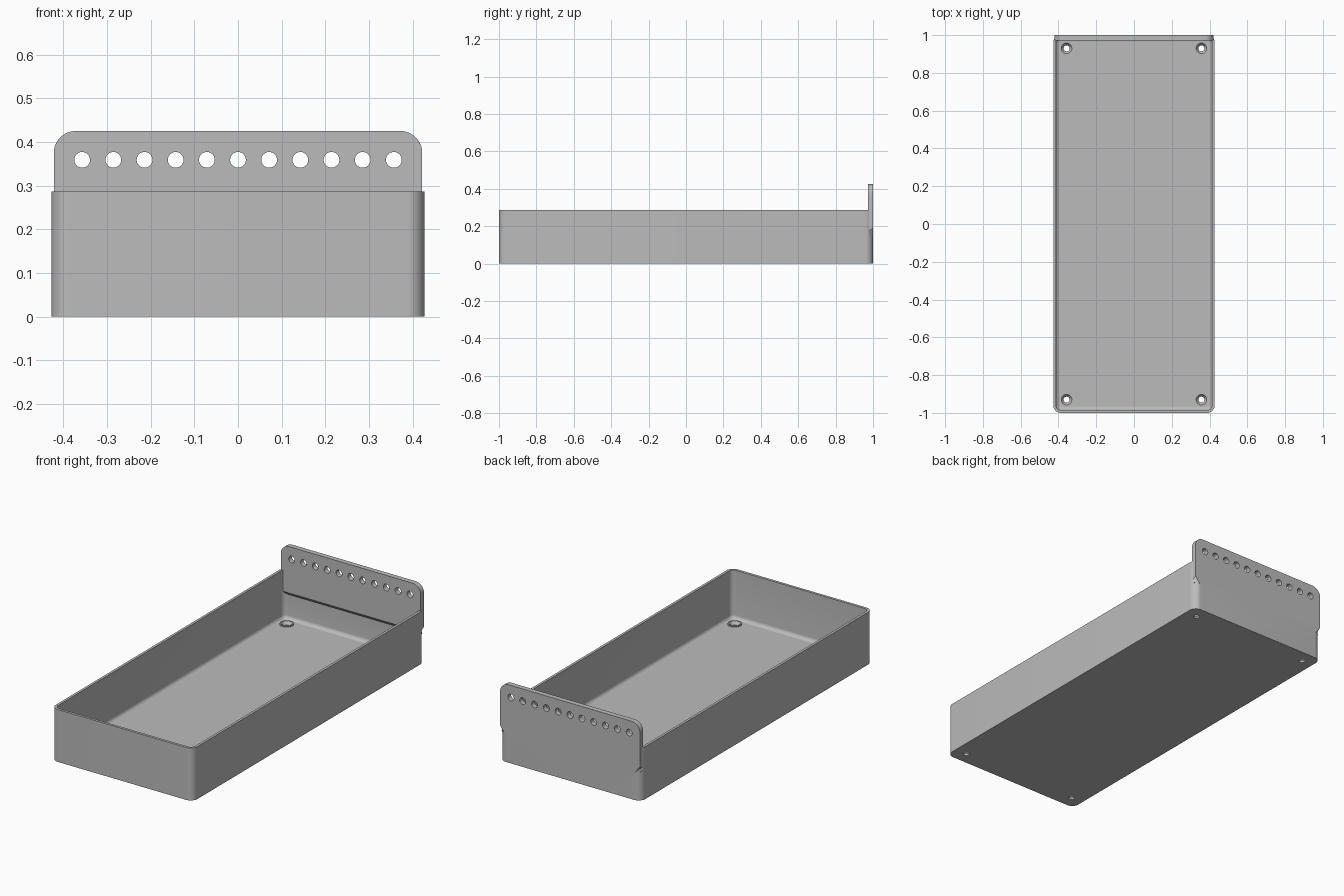
import bpy, bmesh
from math import pi, cos, sin, radians

if "Cube" in bpy.data.objects:
    bpy.data.objects.remove(bpy.data.objects["Cube"])

HALF_W, RIM, RADIUS = 0.427, 0.286, 0.04
WALL, FLOOR = 0.014, 0.022
PLATE_W, PLATE_Y, PLATE_TOP = 0.422, 0.972, 0.425

grey = bpy.data.materials.new("plain grey")
grey.use_nodes = True
colour = (0.5, 0.5, 0.5, 1)
grey.diffuse_color = colour
grey.node_tree.nodes["Principled BSDF"].inputs["Base Color"].default_value = colour


def rounded(hx, hy, r, steps=10):
    """Outline of a rectangle with rounded corners, centred on the origin."""
    pts = []
    for i, (sx, sy) in enumerate([(1, 1), (-1, 1), (-1, -1), (1, -1)]):
        for k in range(steps + 1):
            a = (i + k / steps) * pi / 2
            pts.append((sx * (hx - r) + r * cos(a), sy * (hy - r) + r * sin(a)))
    return pts


def circle(r, n=32):
    return [(r * cos(2 * pi * k / n), r * sin(2 * pi * k / n)) for k in range(n)]


def loft(name, rings):
    """Closed solid through rings of 3D points."""
    bm = bmesh.new()
    loops = [[bm.verts.new(p) for p in ring] for ring in rings]
    n = len(loops[0])
    for a, b in zip(loops, loops[1:]):
        for i in range(n):
            bm.faces.new((a[i], a[(i + 1) % n], b[(i + 1) % n], b[i]))
    bm.faces.new(loops[0][::-1])
    bm.faces.new(loops[-1])
    bmesh.ops.recalc_face_normals(bm, faces=bm.faces)
    mesh = bpy.data.meshes.new(name)
    bm.to_mesh(mesh)
    bm.free()
    mesh.materials.append(grey)
    obj = bpy.data.objects.new(name, mesh)
    bpy.context.collection.objects.link(obj)
    return obj


def level(outline, z, x=0, y=0):
    return [(px + x, py + y, z) for px, py in outline]


def combine(target, other, operation):
    """Apply a boolean and discard the helper."""
    mod = target.modifiers.new(operation, "BOOLEAN")
    mod.operation, mod.solver, mod.object = operation, "EXACT", other
    bpy.context.view_layer.objects.active = target
    bpy.ops.object.modifier_apply(modifier=mod.name)
    bpy.data.objects.remove(other)


# Tray shell with a small rounded fillet around the floor
tray = loft("tray", [level(rounded(HALF_W, 1, RADIUS), z) for z in (0, RIM)])
FILLET = 0.02
rings = []
for k in range(7):
    a = k / 6 * pi / 2
    inset = WALL + FILLET * (1 - sin(a))
    rings.append(level(rounded(HALF_W - inset, 1 - inset, RADIUS - inset),
                       FLOOR + FILLET * (1 - cos(a))))
rings.append(level(rounded(HALF_W - WALL, 1 - WALL, RADIUS - WALL), RIM + 0.1))
combine(tray, loft("cavity", rings), "DIFFERENCE")

# Upright back plate with rounded top corners
profile = [(-PLATE_W, 0.2), (PLATE_W, 0.2)]
for start, side in ((0, 1), (pi / 2, -1)):
    for k in range(13):
        a = start + k / 12 * pi / 2
        profile.append((side * (PLATE_W - 0.05) + 0.05 * cos(a),
                        PLATE_TOP - 0.05 + 0.05 * sin(a)))
plate = loft("back_plate", [[(x, y, z) for x, z in profile] for y in (PLATE_Y, 1)])

# Sloped foot blending the plate into the rounded tray corners and back wall
inner, outer, low = 1 - WALL, 1, PLATE_W - 0.026
foot = loft("plate_foot", [
    [(-PLATE_W, inner, 0.155), (PLATE_W, inner, 0.155), (low, outer, 0.155), (-low, outer, 0.155)],
    [(-PLATE_W, PLATE_Y, 0.172), (PLATE_W, PLATE_Y, 0.172),
     (PLATE_W, outer, 0.19), (-PLATE_W, outer, 0.19)],
    [(-PLATE_W, PLATE_Y, 0.2), (PLATE_W, PLATE_Y, 0.2),
     (PLATE_W, outer, 0.2), (-PLATE_W, outer, 0.2)]])
combine(plate, foot, "UNION")

# Row of eleven holes through the plate
for i in range(-5, 6):
    ring = [(px + i * 0.0714, pz + 0.359) for px, pz in circle(0.018)]
    combine(plate, loft("row_hole", [[(x, y, z) for x, z in ring] for y in (0.9, 1.1)]),
            "DIFFERENCE")
combine(tray, plate, "UNION")

# Corner screw seats: low boss, countersink and through hole
for sx in (-1, 1):
    for sy in (-1, 1):
        x, y = sx * 0.357, sy * 0.93
        top = FLOOR + 0.005
        combine(tray, loft("boss", [level(circle(0.035), z, x, y) for z in (0.01, top)]), "UNION")
        steps = [(0.016, -0.05), (0.016, 0.01), (0.028, top), (0.028, 0.06)]
        combine(tray, loft("screw_hole", [level(circle(r), z, x, y) for r, z in steps]),
                "DIFFERENCE")

# Smooth curved corners, keep edges sharp
bpy.ops.object.select_all(action="DESELECT")
tray.select_set(True)
bpy.context.view_layer.objects.active = tray
bpy.ops.object.shade_smooth_by_angle(angle=radians(30))
